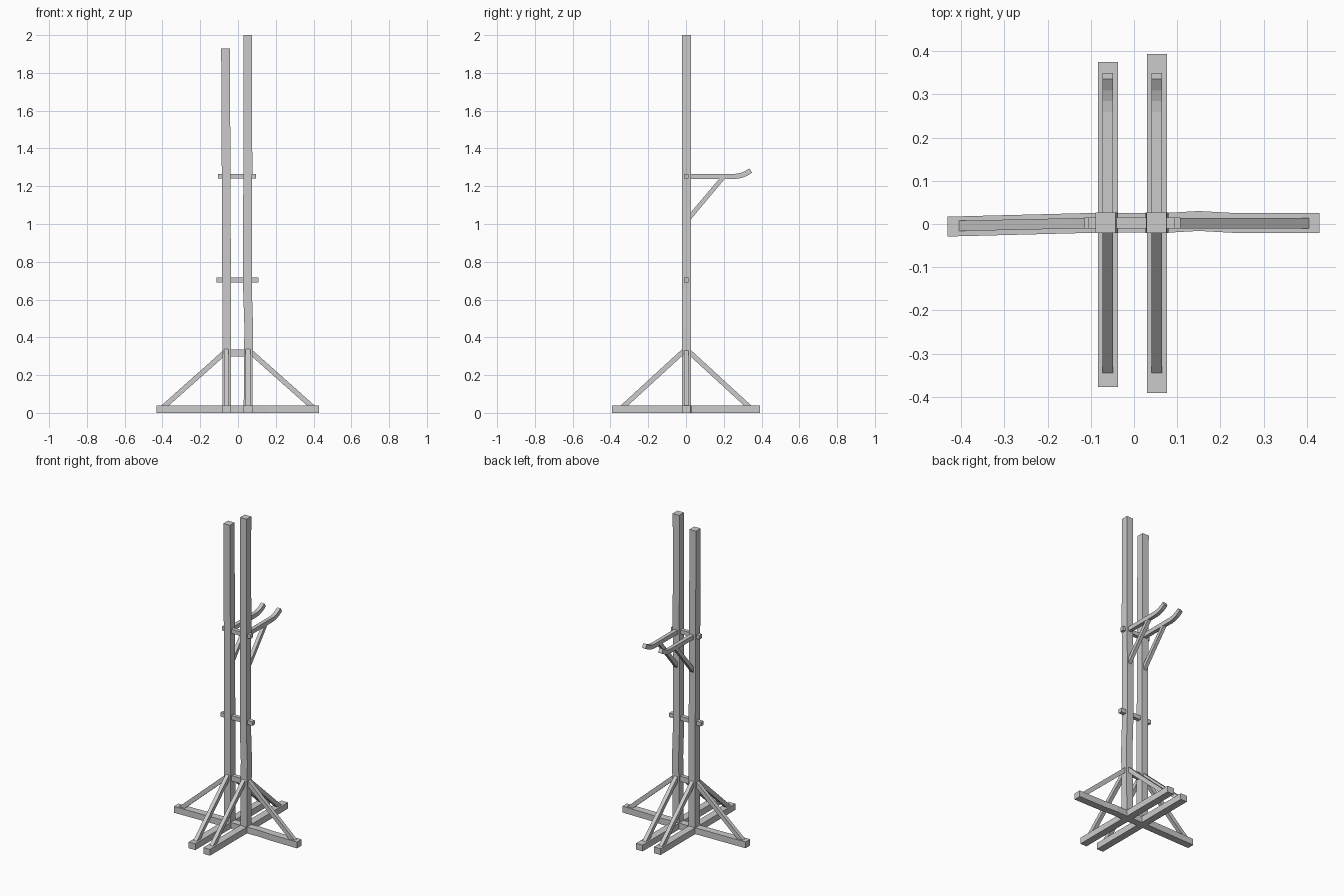
import bpy, bmesh
from mathutils import Vector

if "Cube" in bpy.data.objects:
    bpy.data.objects.remove(bpy.data.objects["Cube"])

L, R = -0.061, 0.053      # post centre lines
YC = 0.003                # depth centre of the posts


def loft(name, rings):
    """Closed solid through a row of matching polygon rings."""
    bm = bmesh.new()
    rows = [[bm.verts.new(p) for p in ring] for ring in rings]
    n = len(rows[0])
    for a, b in zip(rows, rows[1:]):
        for i in range(n):
            bm.faces.new((a[i], a[(i + 1) % n], b[(i + 1) % n], b[i]))
    bm.faces.new(rows[0])
    bm.faces.new(rows[-1])
    bmesh.ops.recalc_face_normals(bm, faces=bm.faces[:])
    me = bpy.data.meshes.new(name)
    bm.to_mesh(me)
    bm.free()
    ob = bpy.data.objects.new(name, me)
    bpy.context.collection.objects.link(ob)
    return ob


def beam(name, axis, pts, w, h):
    """Rectangular beam along a world axis; pts may wander to bend it."""
    u, v = [Vector([float(i == k) for i in range(3)]) for k in range(3) if k != axis]
    loft(name, [[Vector(p) + u * a * w / 2 + v * b * h / 2
                 for a, b in ((-1, -1), (1, -1), (1, 1), (-1, 1))] for p in pts])


def plate(name, place, outline, a, b):
    """Side outline (d, z) given thickness between a and b."""
    loft(name, [[place(d, z, t) for d, z in outline] for t in (a, b)])


# Posts, slightly crooked
beam("left_post", 2, [(-0.060, YC, 0), (-0.060, YC, 0.6), (-0.063, YC, 1.3),
                      (-0.066, YC, 1.93)], 0.046, 0.047)
beam("right_post", 2, [(0.053, YC, 0), (0.055, YC, 0.32), (0.057, YC, 0.45), (0.050, YC, 0.66),
                       (0.050, YC, 1.1), (0.053, YC, 1.3), (0.051, YC, 1.6),
                       (0.052, YC, 2.0)], 0.046, 0.047)

# Feet
beam("left_long_foot", 1, [(L + 0.001, -0.377, 0.02), (L + 0.001, 0.375, 0.02)], 0.046, 0.04)
beam("right_long_foot", 1, [(R, -0.391, 0.02), (R, 0.393, 0.02)], 0.046, 0.04)
beam("cross_foot", 0, [(-0.432, -0.006, 0.02), (-0.08, YC, 0.02), (0.08, YC, 0.02),
                       (0.15, 0.007, 0.02), (0.24, 0.002, 0.02), (0.43, 0.002, 0.02)],
     0.046, 0.04)

# Diagonal foot braces, front and back of each post
brace = [(0.347, 0.038), (0.02, 0.338), (0.02, 0.302), (0.308, 0.038)]
for side, x in (("left", L), ("right", R)):
    for end, s in (("front", -1), ("back", 1)):
        plate(f"{side}_{end}_brace", lambda d, z, t: (t, s * d, z), brace,
              x - 0.012, x + 0.012)

# Outward braces; the left one follows the skewed foot
outer = [(0.407, 0.038), (0.07, 0.338), (0.07, 0.302), (0.367, 0.038)]
plate("left_outer_brace", lambda d, z, t: (-d, t + 0.003 - 0.022 * (d - 0.07), z), outer,
      -0.012, 0.012)
plate("right_outer_brace", lambda d, z, t: (d, t, z), outer, -0.010, 0.014)

# Rungs through the posts
for name, x0, x1, z, t in (("low_rung", -0.05, 0.045, 0.317, 0.035),
                           ("middle_rung", -0.115, 0.108, 0.703, 0.026),
                           ("high_rung", -0.105, 0.094, 1.253, 0.026)):
    beam(name, 0, [(x0, 0.002, z), (x1, 0.002, z)], 0.025, t)

# Curved support arms with struts
arm_path = [(0.01, 1.252), (0.20, 1.252), (0.26, 1.252), (0.288, 1.256),
            (0.315, 1.266), (0.343, 1.283)]
strut = [(0.02, 1.018), (0.02, 1.055), (0.178, 1.242), (0.208, 1.242)]
for side, x in (("left", L), ("right", R)):
    rings = []
    for i, p in enumerate(arm_path):
        a = Vector(arm_path[max(i - 1, 0)])
        b = Vector(arm_path[min(i + 1, len(arm_path) - 1)])
        d = (b - a).normalized() * 0.0135
        ny, nz = -d.y, d.x
        rings.append([(x + sx * 0.012, p[0] + sn * ny, p[1] + sn * nz)
                      for sx, sn in ((-1, -1), (1, -1), (1, 1), (-1, 1))])
    loft(f"{side}_arm", rings)
    plate(f"{side}_strut", lambda d, z, t: (t, d, z), strut, x - 0.011, x + 0.011)
